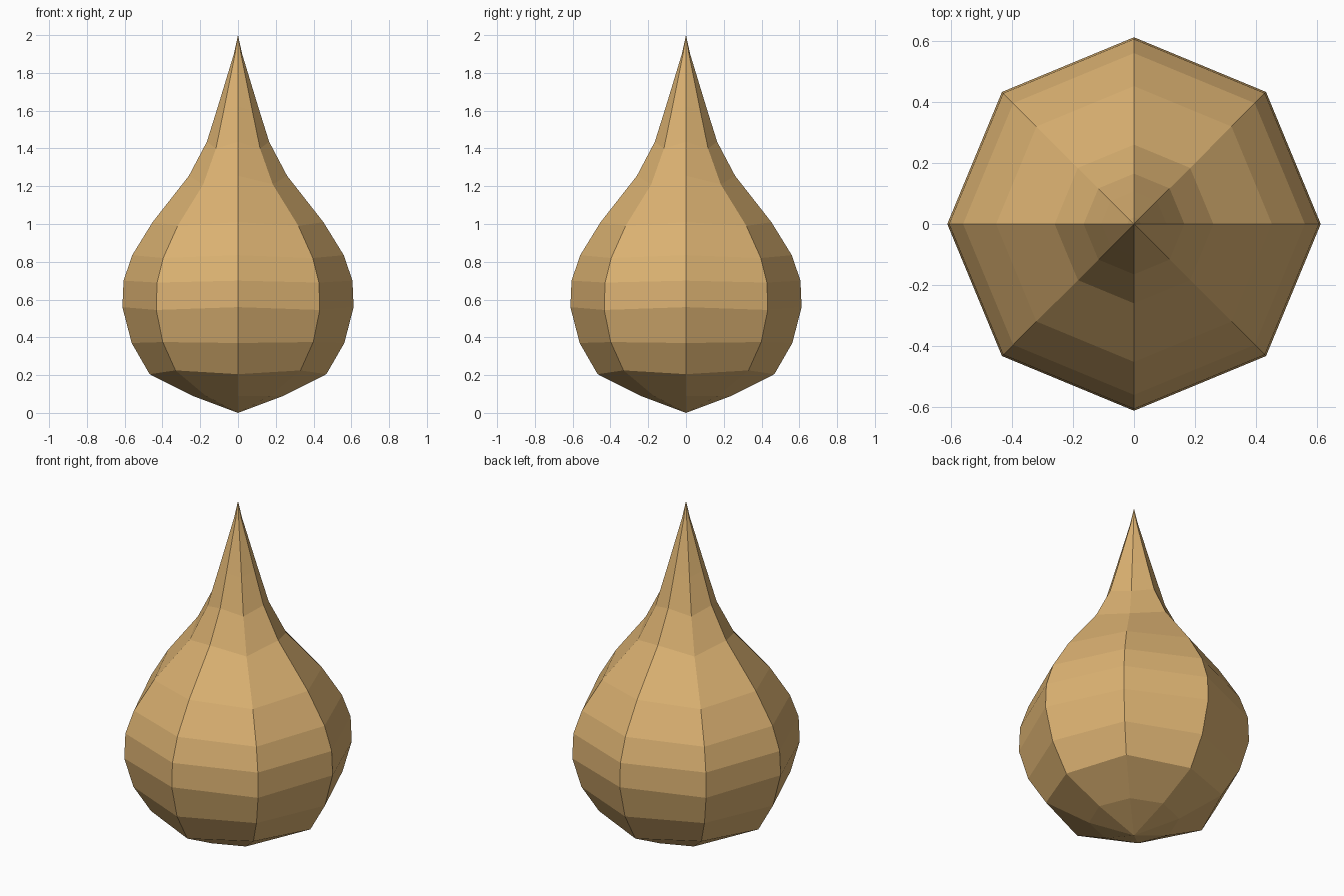
import bpy, bmesh
from math import sin, cos, pi

if "Cube" in bpy.data.objects:
    bpy.data.objects.remove(bpy.data.objects["Cube"])

SIDES = 8
# Rings: radius, height on the axes, height on the diagonals
RINGS = [
    (0.24, 0.09, 0.09), (0.468, 0.205, 0.225), (0.563, 0.37, 0.375),
    (0.612, 0.56, 0.545), (0.606, 0.70, 0.69), (0.56, 0.835, 0.82),
    (0.452, 1.01, 0.99), (0.26, 1.255, 1.21), (0.165, 1.435, 1.40),
    (0.107, 1.62, 1.60), (0.022, 1.90, 1.90),
]

# Faceted drop body
bm = bmesh.new()
loops = []
for r, z_axis, z_diag in RINGS:
    loops.append([bm.verts.new((r * cos(2 * pi * i / SIDES),
                                r * sin(2 * pi * i / SIDES),
                                z_diag if i % 2 else z_axis))
                  for i in range(SIDES)])
bottom = bm.verts.new((0, 0, 0))
tip = bm.verts.new((0, 0, 2))
for i in range(SIDES):
    j = (i + 1) % SIDES
    for lo, hi in zip(loops, loops[1:]):
        bm.faces.new((lo[i], lo[j], hi[j], hi[i]))
    bm.faces.new((bottom, loops[0][j], loops[0][i]))
    bm.faces.new((loops[-1][i], loops[-1][j], tip))
bmesh.ops.recalc_face_normals(bm, faces=bm.faces)

mesh = bpy.data.meshes.new("drop_body")
bm.to_mesh(mesh)
bm.free()
body = bpy.data.objects.new("drop_body", mesh)
bpy.context.collection.objects.link(body)

# Tan colour
tan = bpy.data.materials.new("tan")
tan.diffuse_color = (0.72, 0.45, 0.17, 1)
tan.use_nodes = True
tan.node_tree.nodes["Principled BSDF"].inputs["Base Color"].default_value = tan.diffuse_color
mesh.materials.append(tan)
